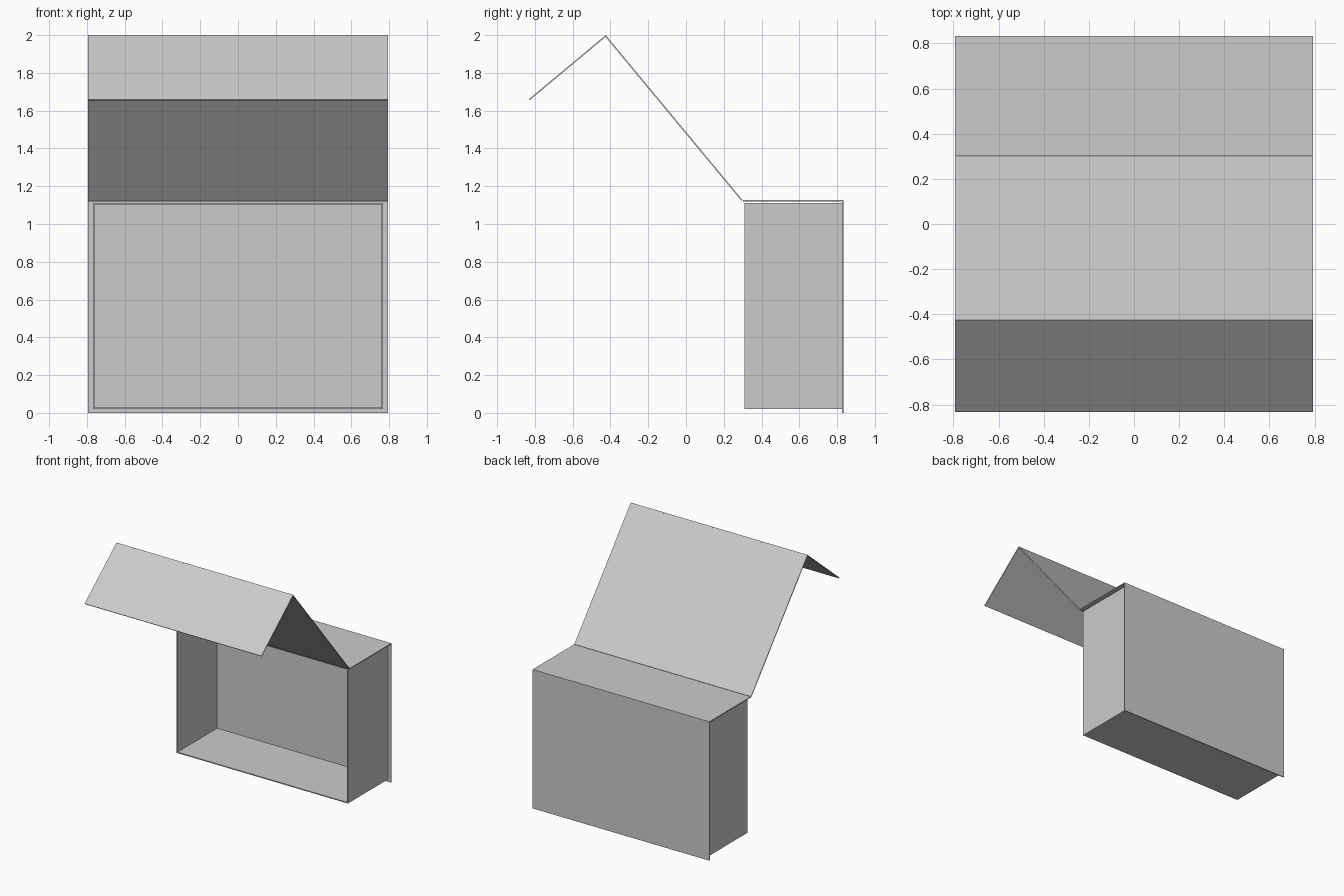
import bpy
from mathutils import Vector

cube = bpy.data.objects.get("Cube")
if cube:
    bpy.data.objects.remove(cube)

card = bpy.data.materials.new("grey_card")
card.use_nodes = True
card.diffuse_color = (0.6, 0.6, 0.6, 1)
card.node_tree.nodes["Principled BSDF"].inputs["Base Color"].default_value = card.diffuse_color


def extrude_profile(name, points, half_width):
    """Closed y-z outline extruded along x."""
    n = len(points)
    verts = [(x, y, z) for x in (-half_width, half_width) for y, z in points]
    faces = [(i, (i + 1) % n, n + (i + 1) % n, n + i) for i in range(n)]
    faces += [tuple(reversed(range(n))), tuple(range(n, 2 * n))]
    mesh = bpy.data.meshes.new(name)
    mesh.from_pydata(verts, [], faces)
    mesh.materials.append(card)
    obj = bpy.data.objects.new(name, mesh)
    bpy.context.collection.objects.link(obj)
    # consistent outward normals
    bpy.context.view_layer.objects.active = obj
    obj.select_set(True)
    bpy.ops.object.mode_set(mode='EDIT')
    bpy.ops.mesh.select_all(action='SELECT')
    bpy.ops.mesh.normals_make_consistent(inside=False)
    bpy.ops.object.mode_set(mode='OBJECT')
    obj.select_set(False)
    return obj


def cover_panel(name, start, end, thickness=0.007):
    """Thin panel whose outer face runs from start to end in the y-z plane."""
    a, b = Vector(start), Vector(end)
    d = (b - a).normalized()
    inward = Vector((-d.y, d.x)) * thickness
    return extrude_profile(name, [a, b, b + inward, a + inward], 0.793)


def plate(name, x, y, z):
    """Axis-aligned plate between pairs of limits."""
    obj = extrude_profile(name, [(y[0], z[0]), (y[1], z[0]), (y[1], z[1]), (y[0], z[1])],
                          (x[1] - x[0]) / 2)
    obj.location.x = (x[0] + x[1]) / 2
    return obj


# Open-fronted tray
W, T = 0.768, 0.008
FRONT, BACK, LOW, HIGH = 0.311, 0.826, 0.02, 1.112
plate("tray_floor", (-W, W), (FRONT, BACK), (LOW, LOW + T))
plate("tray_ceiling", (-W, W), (FRONT, BACK), (HIGH - T, HIGH))
plate("tray_back", (-W + T, W - T), (BACK - T, BACK), (LOW + T, HIGH - T))
for name, side in (("left", 1), ("right", -1)):
    edges = sorted((side * W, side * (W - T)))
    plate(f"tray_{name}_wall", edges, (FRONT, BACK), (LOW + T, HIGH - T))

# Folding cover: back, spine, raised lid and front flap
cover_panel("cover_back", (0.833, 0), (0.833, 1.127))
cover_panel("cover_spine", (0.826, 1.127), (0.302, 1.127))
cover_panel("cover_lid", (0.299, 1.127), (-0.425, 2.0))
cover_panel("cover_flap", (-0.425, 2.0), (-0.833, 1.66))
